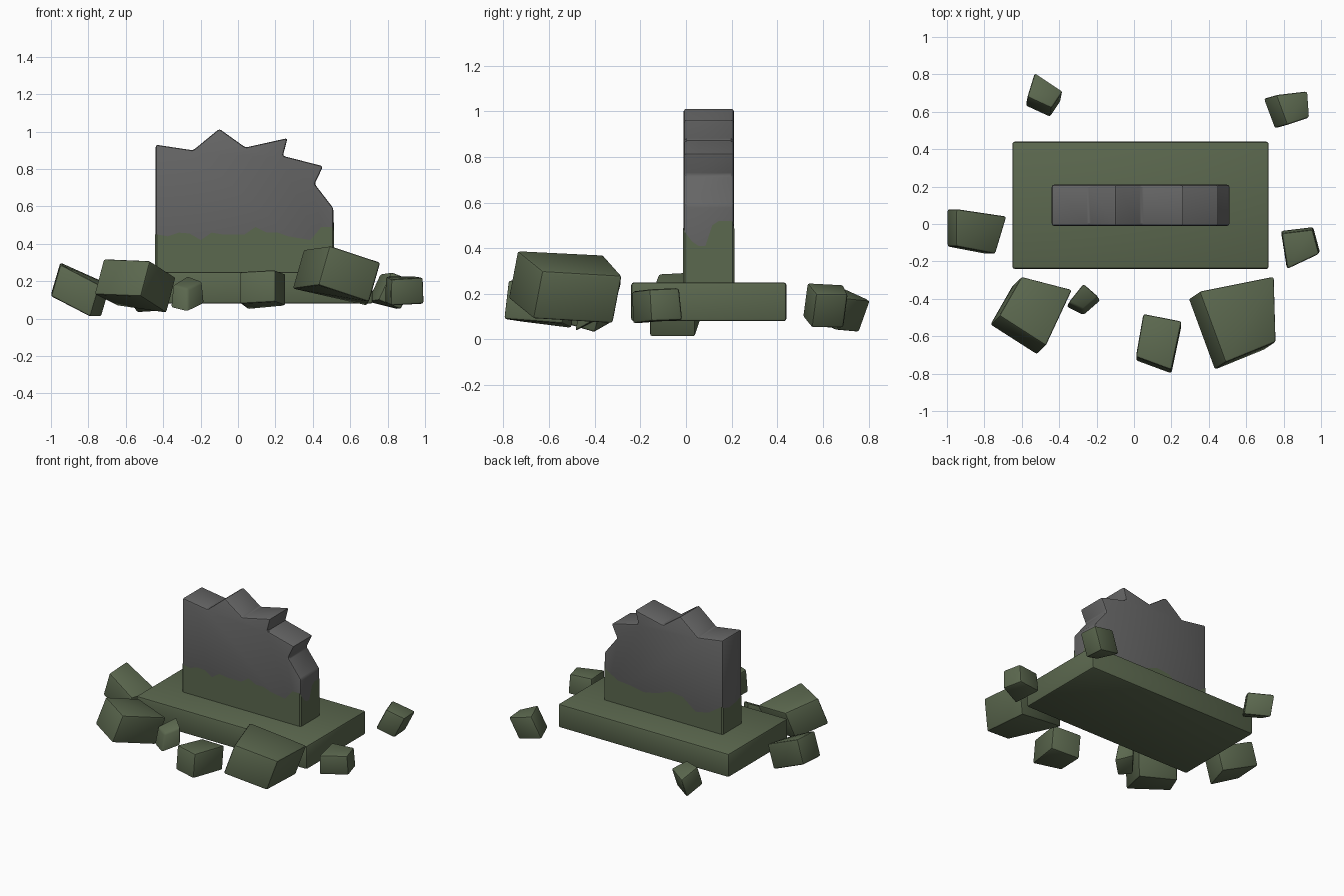
import bpy
import bmesh
from mathutils import Vector

cube = bpy.data.objects.get("Cube")
if cube:
    bpy.data.objects.remove(cube, do_unlink=True)


def make_material(name, colour):
    material = bpy.data.materials.new(name)
    material.use_nodes = True
    material.diffuse_color = (*colour, 1)
    shader = material.node_tree.nodes["Principled BSDF"]
    shader.inputs["Base Color"].default_value = (*colour, 1)
    shader.inputs["Roughness"].default_value = 0.9
    return material


moss_green = make_material("moss green", (0.105, 0.138, 0.077))
stone_grey = make_material("stone grey", (0.13, 0.13, 0.13))


def finish(name, bm, material, bevel=0.0):
    """Turn a bmesh into a named object with softened edges."""
    mesh = bpy.data.meshes.new(name)
    bmesh.ops.recalc_face_normals(bm, faces=bm.faces)
    bm.to_mesh(mesh)
    bm.free()
    mesh.materials.append(material)
    obj = bpy.data.objects.new(name, mesh)
    bpy.context.collection.objects.link(obj)
    bpy.ops.object.select_all(action="DESELECT")
    obj.select_set(True)
    bpy.context.view_layer.objects.active = obj
    if bevel:
        modifier = obj.modifiers.new("soft edges", "BEVEL")
        modifier.width = bevel
        modifier.segments = 2
        modifier.limit_method = "ANGLE"
        bpy.ops.object.modifier_apply(modifier=modifier.name)
    bpy.ops.object.shade_smooth_by_angle()
    return obj


def prism(near, far):
    """Close the space between two matching outlines."""
    bm = bmesh.new()
    a = [bm.verts.new(p) for p in near]
    b = [bm.verts.new(p) for p in far]
    bm.faces.new(a)
    bm.faces.new(b[::-1])
    for i in range(len(a)):
        j = (i + 1) % len(a)
        bm.faces.new((a[i], b[i], b[j], a[j]))
    return bm


def rock(name, top, drop, spread=1.0):
    """Skewed block: a top quad, and the same quad moved and scaled below."""
    top = [Vector(p) for p in top]
    middle = sum(top, Vector()) / len(top)
    bottom = [middle + (p - middle) * spread + Vector(drop) for p in top]
    return finish(name, prism(top, bottom), moss_green, 0.012)


# Base slab
corners = [(-0.65, -0.24), (0.72, -0.24), (0.72, 0.44), (-0.65, 0.44)]
slab = prism([(x, y, 0.25) for x, y in corners],
             [(x, y, 0.08) for x, y in corners])
finish("base_slab", slab, moss_green, 0.012)

# Broken upright stone
outline = [(-0.44, 0.245), (0.51, 0.245), (0.51, 0.59), (0.41, 0.72),
           (0.455, 0.815), (0.24, 0.87), (0.265, 0.965), (0.04, 0.915),
           (-0.10, 1.015), (-0.24, 0.90), (-0.44, 0.93)]
wall = prism([(x, -0.01, z) for x, z in outline],
             [(x, 0.21, z) for x, z in outline])
finish("broken_stone", wall, stone_grey, 0.012)


# Thin ragged moss band around the foot of the stone
def moss_side(start, end, heights):
    """Evenly spaced points along one side, each with its moss height."""
    start, end = Vector(start), Vector(end)
    last = len(heights) - 1
    return [(*start.lerp(end, i / last), h) for i, h in enumerate(heights)]


left, right, front, back = -0.443, 0.513, -0.013, 0.213
inset = 0.009
rim = []
rim += moss_side((left + inset, front), (right - inset, front),
                 [.45, .44, .46, .455, .42, .46, .45, .45, .45,
                  .49, .46, .46, .44, .43, .42, .49, .49])
rim += moss_side((right, front + inset), (right, back - inset),
                 [.47, .43, .41, .41, .50, .52, .52, .52])
rim += moss_side((right - inset, back), (left + inset, back),
                 [.48, .42, .41, .39, .41, .45, .44, .36, .38, .45])
rim += moss_side((left, back - inset), (left, front + inset),
                 [.44, .42, .43, .45])
band = bmesh.new()
upper = [band.verts.new(p) for p in rim]
lower = [band.verts.new((x, y, 0.25)) for x, y, z in rim]
for i in range(len(rim)):
    j = (i + 1) % len(rim)
    band.faces.new((lower[i], lower[j], upper[j], upper[i]))
finish("moss_band", band, moss_green)

# Fallen rocks scattered around the slab
rock("large_front_left_rock",
     [(.49, -.74, .39), (.76, -.63, .30), (.75, -.28, .28), (.35, -.36, .37)],
     (-.06, -.04, -.21))
rock("large_front_right_rock",
     [(-.72, -.49, .32), (-.47, -.65, .31), (-.33, -.35, .22), (-.60, -.28, .26)],
     (-.05, -.05, -.19))
rock("right_rock",
     [(-.95, -.12, .29), (-.74, -.16, .18), (-.68, .04, .18), (-.95, .08, .30)],
     (-.05, 0, -.17))
rock("small_front_right_rock",
     [(-.35, -.42, .18), (-.27, -.46, .16), (-.19, -.39, .20), (-.27, -.32, .23)],
     (0, -.02, -.12), 1.15)
rock("front_rock",
     [(.01, -.71, .25), (.20, -.78, .26), (.255, -.52, .24), (.05, -.48, .22)],
     (0, -.02, -.17))
rock("left_rock",
     [(.82, -.24, .21), (.99, -.16, .22), (.955, -.03, .225), (.79, -.05, .225)],
     (0, .01, -.14), 1.05)
rock("back_left_rock",
     [(.82, .53, .25), (.94, .57, .20), (.93, .71, .20), (.76, .69, .24)],
     (-.07, -.02, -.15))
rock("back_right_rock",
     [(-.57, .68, .23), (-.44, .62, .22), (-.38, .71, .18), (-.53, .81, .17)],
     (-.01, -.05, -.14))
